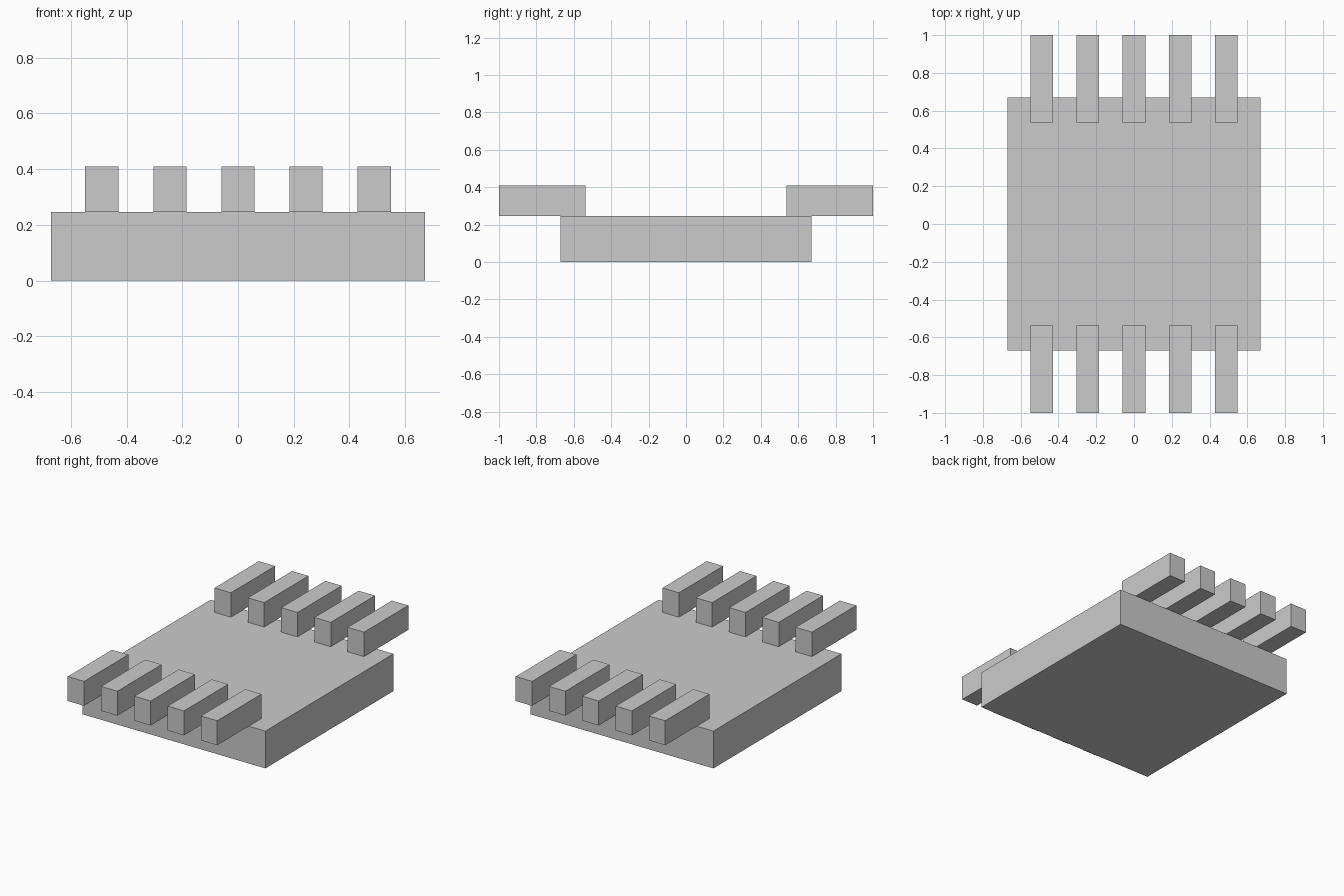
import bpy

if "Cube" in bpy.data.objects:
    bpy.data.objects.remove(bpy.data.objects["Cube"])

BASE_HALF = 0.67
BASE_TOP = 0.247
BAR_TOP = 0.409
BAR_WIDTH = 0.12
BAR_PITCH = 0.244
BAR_INNER, BAR_OUTER = 0.537, 1.0


def box(name, lo, hi):
    """Box between two opposite corners."""
    bpy.ops.mesh.primitive_cube_add(size=1, location=[(a + b) / 2 for a, b in zip(lo, hi)])
    obj = bpy.context.object
    obj.name = name
    obj.scale = [b - a for a, b in zip(lo, hi)]
    bpy.ops.object.transform_apply(location=False, rotation=False, scale=True)
    return obj


# Square base slab
box("base_slab", (-BASE_HALF, -BASE_HALF, 0), (BASE_HALF, BASE_HALF, BASE_TOP))

# Rows of overhanging bars along the front and back edges
for side, y0, y1 in (("front", -BAR_OUTER, -BAR_INNER), ("back", BAR_INNER, BAR_OUTER)):
    for i in range(5):
        x = (i - 2) * BAR_PITCH
        box(f"{side}_bar_{i + 1}",
            (x - BAR_WIDTH / 2, y0, BASE_TOP),
            (x + BAR_WIDTH / 2, y1, BAR_TOP))
